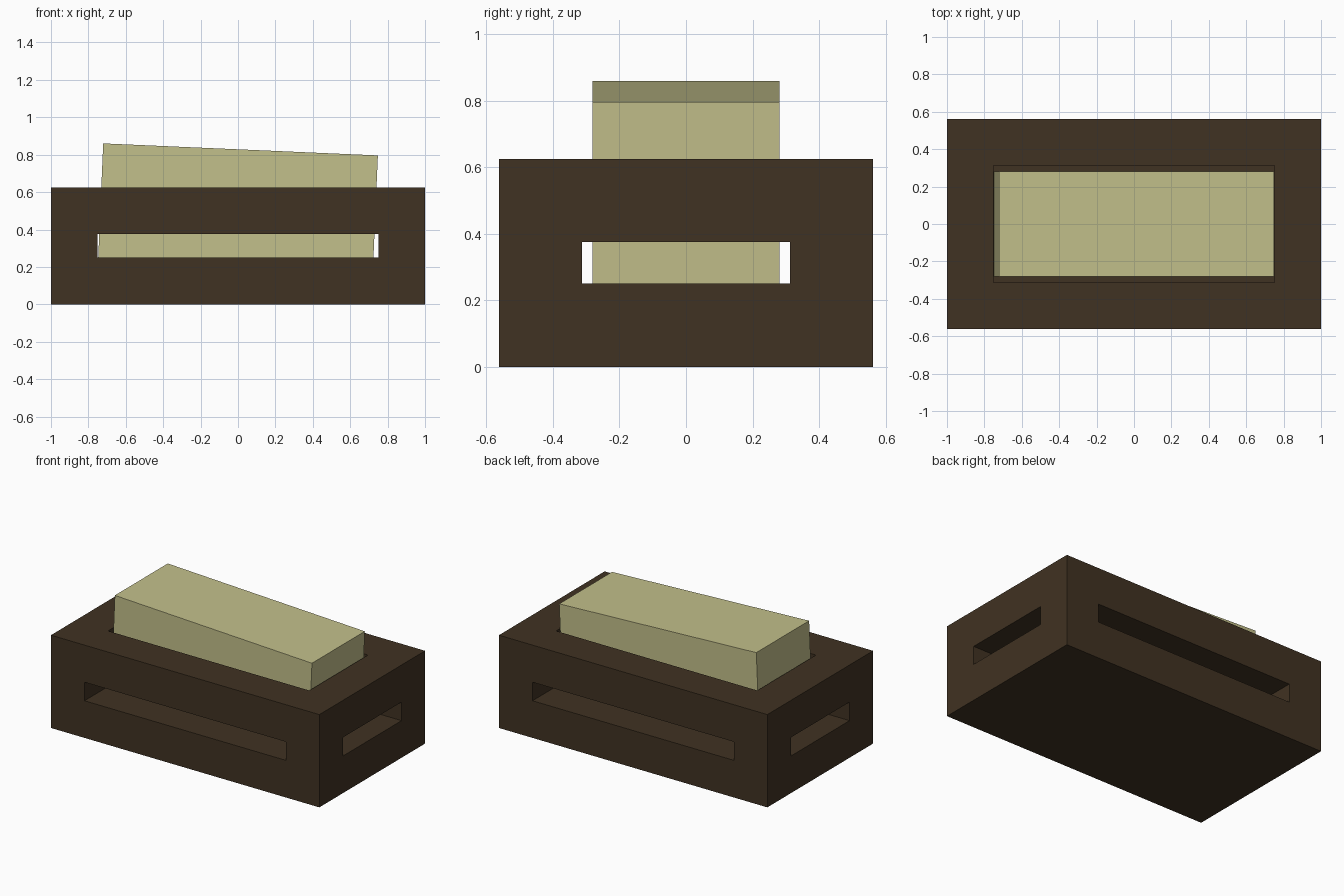
import bpy, bmesh, math
from mathutils import Vector, Matrix

if "Cube" in bpy.data.objects:
    bpy.data.objects.remove(bpy.data.objects["Cube"])


def material(name, rgb):
    m = bpy.data.materials.new(name)
    m.diffuse_color = (*rgb, 1.0)
    m.use_nodes = True
    m.node_tree.nodes["Principled BSDF"].inputs["Base Color"].default_value = m.diffuse_color
    return m


def make_object(name, bm, mat):
    me = bpy.data.meshes.new(name)
    bm.to_mesh(me)
    bm.free()
    me.materials.append(mat)
    ob = bpy.data.objects.new(name, me)
    bpy.context.collection.objects.link(ob)
    return ob


dark_brown = material("dark brown", (0.0513, 0.0319, 0.0160))
pale_yellow = material("pale yellow", (0.545, 0.525, 0.258))

# Slotted frame: cells of a 3x3x3 grid, skinned only where solid meets empty
xs = (-1.0, -0.75, 0.75, 1.0)
ys = (-0.5625, -0.3125, 0.3125, 0.5625)
zs = (0.0, 0.25, 0.375, 0.625)


def solid(c):
    i, j, k = c
    if min(c) < 0 or max(c) > 2:
        return False
    if k == 0:                       # full base
        return True
    if k == 1:                       # corner posts between the slots
        return i != 1 and j != 1
    return not (i == 1 and j == 1)   # top rim around the opening


bm = bmesh.new()
for n in range(27):
    cell = (n % 3, n // 3 % 3, n // 9)
    if not solid(cell):
        continue
    for axis in range(3):
        for side in (0, 1):
            other = list(cell)
            other[axis] += 2 * side - 1
            if solid(other):
                continue
            u, v = (axis + 1) % 3, (axis + 2) % 3
            corners = []
            for a, b in ((0, 0), (1, 0), (1, 1), (0, 1)):
                p = list(cell)
                p[axis] += side
                p[u] += a
                p[v] += b
                corners.append(bm.verts.new((xs[p[0]], ys[p[1]], zs[p[2]])))
            bm.faces.new(corners if side else corners[::-1])
bmesh.ops.remove_doubles(bm, verts=bm.verts, dist=1e-4)
make_object("slotted_frame", bm, dark_brown)

# Tilted block resting in the opening
bm = bmesh.new()
bmesh.ops.create_cube(bm, size=1.0, matrix=Matrix.Diagonal((1.47, 0.5625, 0.625, 1.0)))
block = make_object("tilted_block", bm, pale_yellow)
block.location = Vector((0.0, 0.0, 0.516))
block.rotation_euler = (0.0, math.radians(2.5), 0.0)
